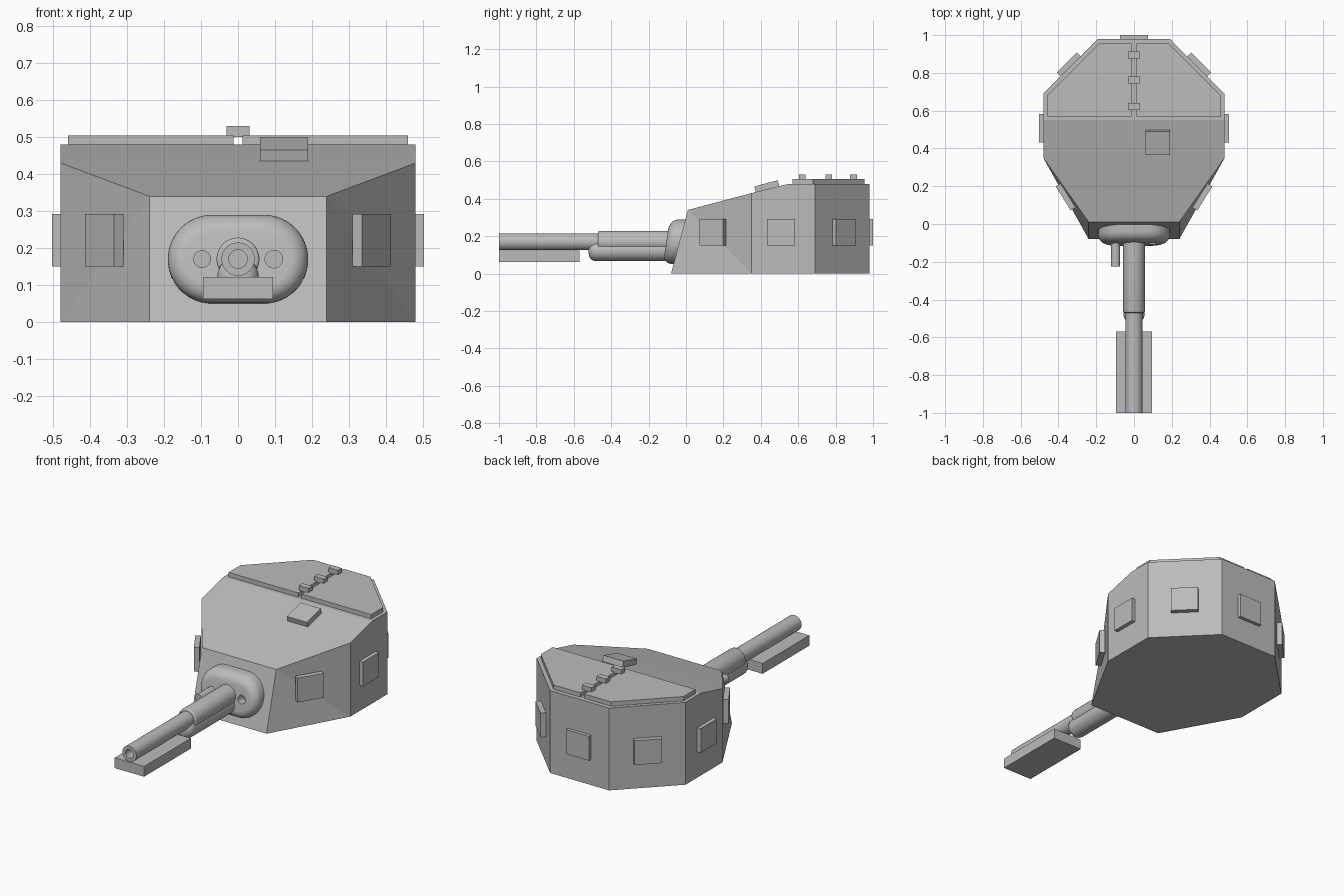
import bpy, bmesh, math
from mathutils import Matrix, Vector

if "Cube" in bpy.data.objects:
    bpy.data.objects.remove(bpy.data.objects["Cube"])

grey = bpy.data.materials.new("armour_grey")
grey.use_nodes = True
GREY = (0.5, 0.5, 0.5, 1)
grey.diffuse_color = GREY
grey.node_tree.nodes["Principled BSDF"].inputs["Base Color"].default_value = GREY


def finish(name, bm, smooth=False):
    bmesh.ops.recalc_face_normals(bm, faces=bm.faces[:])
    mesh = bpy.data.meshes.new(name)
    bm.to_mesh(mesh)
    bm.free()
    mesh.materials.append(grey)
    obj = bpy.data.objects.new(name, mesh)
    bpy.context.collection.objects.link(obj)
    if smooth:
        shade(obj)
    return obj


def shade(obj):
    bpy.ops.object.select_all(action='DESELECT')
    obj.select_set(True)
    bpy.context.view_layer.objects.active = obj
    bpy.ops.object.shade_smooth_by_angle(angle=math.radians(35))


def box(name, centre, size, turn=0, tilt=0):
    """Block turned about z, or tilted about x (degrees)."""
    bm = bmesh.new()
    rot = Matrix.Rotation(math.radians(turn), 4, 'Z') @ Matrix.Rotation(math.radians(tilt), 4, 'X')
    bmesh.ops.create_cube(bm, size=1, matrix=Matrix.Translation(centre) @ rot @ Matrix.Diagonal((*size, 1)))
    return finish(name, bm)


def loft(name, stations, x=0, z=0.17, stretch=0, lean=0, n=40):
    """Round or stadium rings along y; stations are (y, radius)."""
    bm = bmesh.new()
    rings = []
    for y, r in stations:
        ring = []
        for i in range(n):
            a = 2 * math.pi * (i + 0.5) / n
            px = r * math.cos(a) + math.copysign(stretch, math.cos(a))
            pz = r * math.sin(a)
            ring.append(bm.verts.new((x + px, y + lean * pz, z + pz)))
        rings.append(ring)
    for a, b in zip(rings, rings[1:]):
        for i in range(n):
            j = (i + 1) % n
            bm.faces.new((a[i], a[j], b[j], b[i]))
    bm.faces.new(rings[0])
    bm.faces.new(rings[-1])
    return finish(name, bm, True)


def rounded_front(back, front, r, bevel, steps=8):
    """Stations of a solid whose front rim is rounded."""
    arc = [math.pi / 2 * i / steps for i in range(steps + 1)]
    return [(back, r)] + [(front + bevel * (1 - math.sin(a)), r - bevel * (1 - math.cos(a))) for a in arc]


# Faceted turret shell, half outline mirrored across x
bm = bmesh.new()
half = {
    "front_low": (0.24, -0.08, 0), "side_low": (0.48, 0.35, 0),
    "corner_low": (0.48, 0.69, 0), "rear_low": (0.19, 0.98, 0),
    "front_top": (0.24, 0.01, 0.34), "side_top": (0.48, 0.35, 0.43),
    "ridge": (0.48, 0.55, 0.48), "corner_top": (0.48, 0.69, 0.48), "rear_top": (0.19, 0.98, 0.48),
}
L = {k: bm.verts.new(p) for k, p in half.items()}
R = {k: bm.verts.new((-p[0], p[1], p[2])) for k, p in half.items()}
for s in (L, R):
    for face in ("front_low side_low front_top", "front_top side_low side_top",
                 "side_low corner_low corner_top ridge side_top",
                 "corner_low rear_low rear_top corner_top"):
        bm.faces.new([s[k] for k in face.split()])
for strip in ("front_low front_top", "front_top side_top", "side_top ridge",
              "ridge corner_top rear_top", "rear_top rear_low",
              "front_low side_low corner_low rear_low"):
    keys = strip.split()
    bm.faces.new([L[k] for k in keys] + [R[k] for k in reversed(keys)])
finish("turret_shell", bm)

# Roof hatch leaves and hinges
for side, label in ((1, "left"), (-1, "right")):
    bm = bmesh.new()
    outline = [(0.012, 0.57), (0.46, 0.57), (0.46, 0.68), (0.185, 0.955), (0.012, 0.955)]
    leaf = bm.faces.new([bm.verts.new((side * x, y, 0.478)) for x, y in outline])
    top = bmesh.ops.extrude_face_region(bm, geom=[leaf])["geom"]
    bmesh.ops.translate(bm, vec=(0, 0, 0.027), verts=[v for v in top if isinstance(v, bmesh.types.BMVert)])
    finish(label + "_hatch", bm)
for i, y in enumerate((0.622, 0.763, 0.895)):
    box(f"hatch_hinge_{i + 1}", (0, y, 0.515), (0.062, 0.036, 0.03))

# Square wall plates and the tilted roof plate
plate = (0.15, 0.03, 0.142)
for side, label in ((1, "left"), (-1, "right")):
    box(label + "_side_plate", (side * 0.488, 0.507, 0.221), plate, turn=90)
    box(label + "_rear_corner_plate", (side * 0.345, 0.845, 0.221), plate, turn=-45 * side)
    box(label + "_front_corner_plate", (side * 0.362, 0.143, 0.221), plate, turn=58 * side)
box("rear_plate", (0, 0.985, 0.221), plate)
box("roof_plate", (0.125, 0.432, 0.466), (0.13, 0.13, 0.034), tilt=14.8)

# Gun mantlet with a sight hole
mantlet = loft("mantlet", rounded_front(0.0, -0.105, 0.12, 0.05), stretch=0.07, lean=0.15)
cutter = loft("sight_cutter", [(-0.2, 0.024), (-0.06, 0.024)], x=0.097)
cut = mantlet.modifiers.new("sight_hole", 'BOOLEAN')
cut.operation = 'DIFFERENCE'
cut.solver = 'EXACT'
cut.object = cutter
bpy.context.view_layer.objects.active = mantlet
bpy.ops.object.modifier_apply(modifier="sight_hole")
bpy.data.objects.remove(cutter)
shade(mantlet)

# Gun, recoil cylinder, secondary gun and muzzle counterweight
loft("gun_barrel", [(-0.3, 0.045), (-1, 0.045), (-1, 0.025), (-0.9, 0.025)])
loft("barrel_sleeve", rounded_front(-0.05, -0.47, 0.058, 0.008, 3))
loft("recoil_cylinder", rounded_front(-0.05, -0.52, 0.056, 0.04), z=0.122)
loft("secondary_gun", [(-0.05, 0.024), (-0.225, 0.024)], x=-0.097)
box("muzzle_counterweight", (0, -0.785, 0.092), (0.19, 0.43, 0.06))
